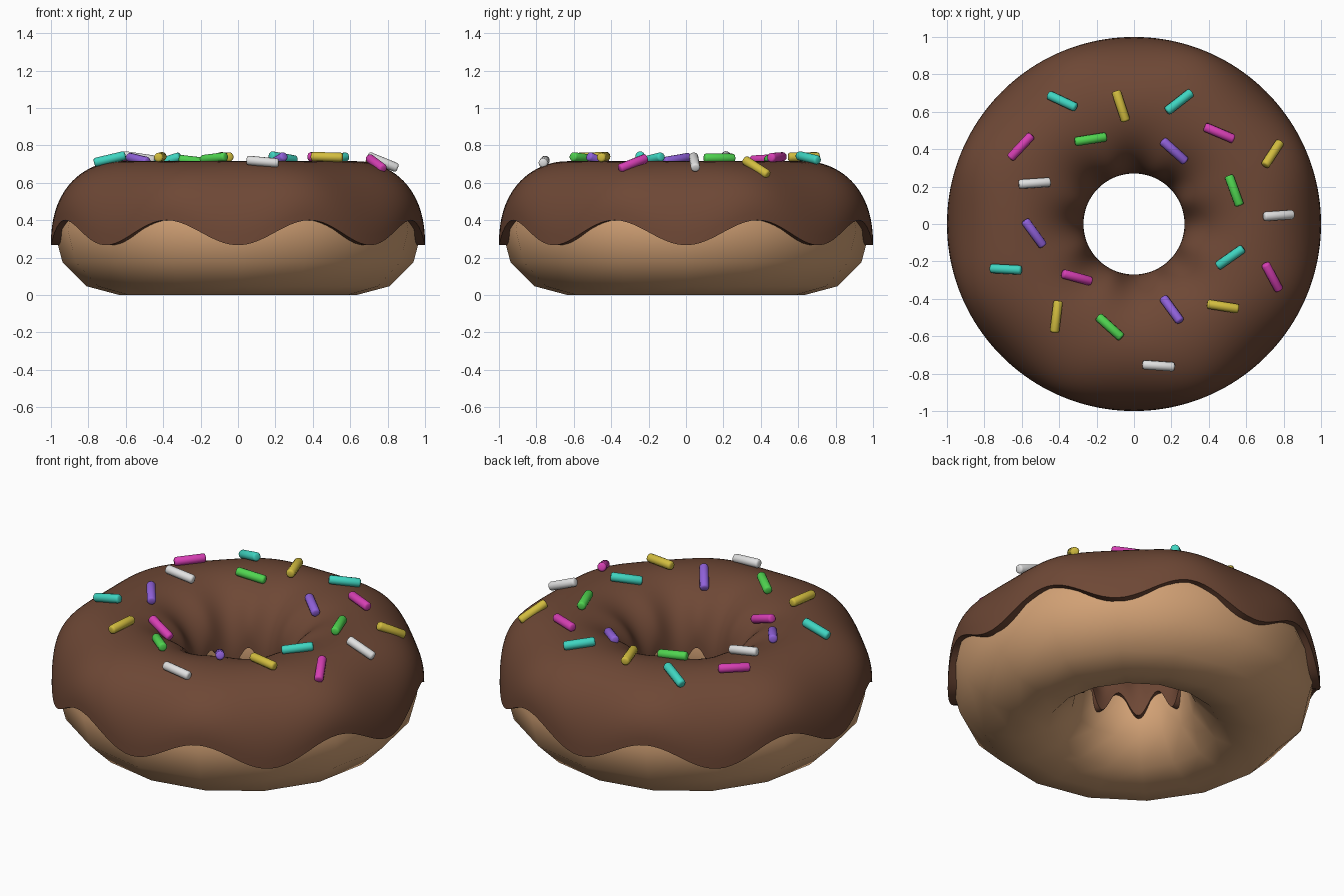
import bpy, bmesh, math
from mathutils import Vector, Matrix

cube = bpy.data.objects.get("Cube")
if cube:
    bpy.data.objects.remove(cube, do_unlink=True)

RING = 0.635          # radius of the ring's centre line
ICING_HALF = 0.365    # half width of the icing
ICING_TOP = 0.715


def material(name, r, g, b):
    m = bpy.data.materials.new(name)
    m.use_nodes = True
    m.diffuse_color = (r, g, b, 1)
    bsdf = next(n for n in m.node_tree.nodes if n.type == 'BSDF_PRINCIPLED')
    bsdf.inputs["Base Color"].default_value = (r, g, b, 1)
    return m


dough_mat = material("dough_tan", 0.65, 0.36, 0.18)
icing_mat = material("chocolate_brown", 0.155, 0.064, 0.036)
colours = {
    "pink": material("sprinkle_pink", 0.68, 0.05, 0.46),
    "teal": material("sprinkle_teal", 0.05, 0.66, 0.53),
    "yellow": material("sprinkle_yellow", 0.65, 0.51, 0.05),
    "green": material("sprinkle_green", 0.08, 0.66, 0.08),
    "purple": material("sprinkle_purple", 0.28, 0.12, 0.7),
    "white": material("sprinkle_white", 0.75, 0.75, 0.75),
}


def finish(obj, name, mat, angle):
    obj.name = obj.data.name = name
    obj.data.materials.append(mat)
    bpy.ops.object.select_all(action='DESELECT')
    obj.select_set(True)
    bpy.context.view_layer.objects.active = obj
    bpy.ops.object.shade_smooth_by_angle(angle=math.radians(angle))


def object_from(bm, name, mat, angle):
    bmesh.ops.recalc_face_normals(bm, faces=bm.faces)
    mesh = bpy.data.meshes.new(name)
    bm.to_mesh(mesh)
    bm.free()
    obj = bpy.data.objects.new(name, mesh)
    bpy.context.collection.objects.link(obj)
    finish(obj, name, mat, angle)
    return obj


# Dough ring: a coarse torus, smoothly shaded
bpy.ops.mesh.primitive_torus_add(major_segments=16, minor_segments=12,
                                 major_radius=RING, minor_radius=0.35,
                                 location=(0, 0, 0.35))
finish(bpy.context.object, "dough_ring", dough_mat, 80)


# Icing: a domed cross-section whose lower edge waves eight times round the ring
def edge_height(a):
    return 0.333 - 0.067 * math.cos(8 * a)


def dome(edge, t):
    return edge + (ICING_TOP - edge) * max(0.0, math.sin(t)) ** 0.85


AROUND, ACROSS = 160, 36
bm = bmesh.new()
loops = []
for i in range(AROUND):
    a = 2 * math.pi * i / AROUND
    edge = edge_height(a)
    section = [(RING + ICING_HALF * math.cos(math.pi * j / ACROSS),
                dome(edge, math.pi * j / ACROSS)) for j in range(ACROSS + 1)]
    # rim that tucks under into the dough
    section += [(RING - 0.3, edge), (RING + 0.3, edge)]
    loops.append([bm.verts.new((r * math.cos(a), r * math.sin(a), z))
                  for r, z in section])
for i in range(AROUND):
    here, there = loops[i], loops[(i + 1) % AROUND]
    for j in range(len(here)):
        k = (j + 1) % len(here)
        bm.faces.new((here[j], there[j], there[k], here[k]))
object_from(bm, "icing", icing_mat, 50)


# Sprinkles: short rounded rods lying on the icing
def surface(x, y):
    t = math.acos(max(-1, min(1, (math.hypot(x, y) - RING) / ICING_HALF)))
    return Vector((x, y, dome(edge_height(0), t)))


def sprinkle(number, colour, x, y, degrees):
    bm = bmesh.new()
    bmesh.ops.create_cone(bm, cap_ends=True, segments=12, radius1=0.025,
                          radius2=0.025, depth=0.172)
    caps = [e for e in bm.edges if abs(e.verts[0].co.z - e.verts[1].co.z) < 0.01]
    bmesh.ops.bevel(bm, geom=caps, offset=0.011, segments=2, profile=0.5,
                    affect='EDGES')
    d = 0.02
    slope_x = surface(x + d, y) - surface(x - d, y)
    slope_y = surface(x, y + d) - surface(x, y - d)
    normal = slope_x.cross(slope_y).normalized()
    turn = math.radians(degrees)
    along = (slope_x * math.cos(turn) + slope_y * math.sin(turn)).normalized()
    side = normal.cross(along)
    frame = Matrix((normal, side, -along)).transposed().to_4x4()
    if frame.determinant() < 0:
        frame = Matrix((normal, side, along)).transposed().to_4x4()
    frame.translation = surface(x, y) + normal * 0.023
    bm.transform(frame)
    object_from(bm, f"{colour}_sprinkle_{number}", colours[colour], 50)


layout = [
    ("teal", -0.38, 0.65, -25), ("yellow", -0.07, 0.63, -72),
    ("teal", 0.24, 0.65, 38), ("pink", 0.455, 0.485, -23),
    ("yellow", 0.73, 0.37, 57), ("pink", -0.6, 0.41, 47),
    ("green", -0.235, 0.46, 9), ("purple", 0.22, 0.4, -42),
    ("white", -0.535, 0.22, 4), ("green", 0.54, 0.18, -70),
    ("white", 0.765, 0.045, 4), ("purple", -0.54, -0.05, -54),
    ("teal", -0.68, -0.24, -3), ("pink", -0.315, -0.295, -15),
    ("teal", 0.52, -0.18, 35), ("pink", 0.73, -0.28, -62),
    ("yellow", -0.415, -0.495, 83), ("green", -0.13, -0.555, -42),
    ("purple", 0.205, -0.465, -54), ("yellow", 0.475, -0.44, -9),
    ("white", 0.13, -0.75, -4),
]
for number, (colour, x, y, degrees) in enumerate(layout, 1):
    sprinkle(number, colour, x, y, degrees)
